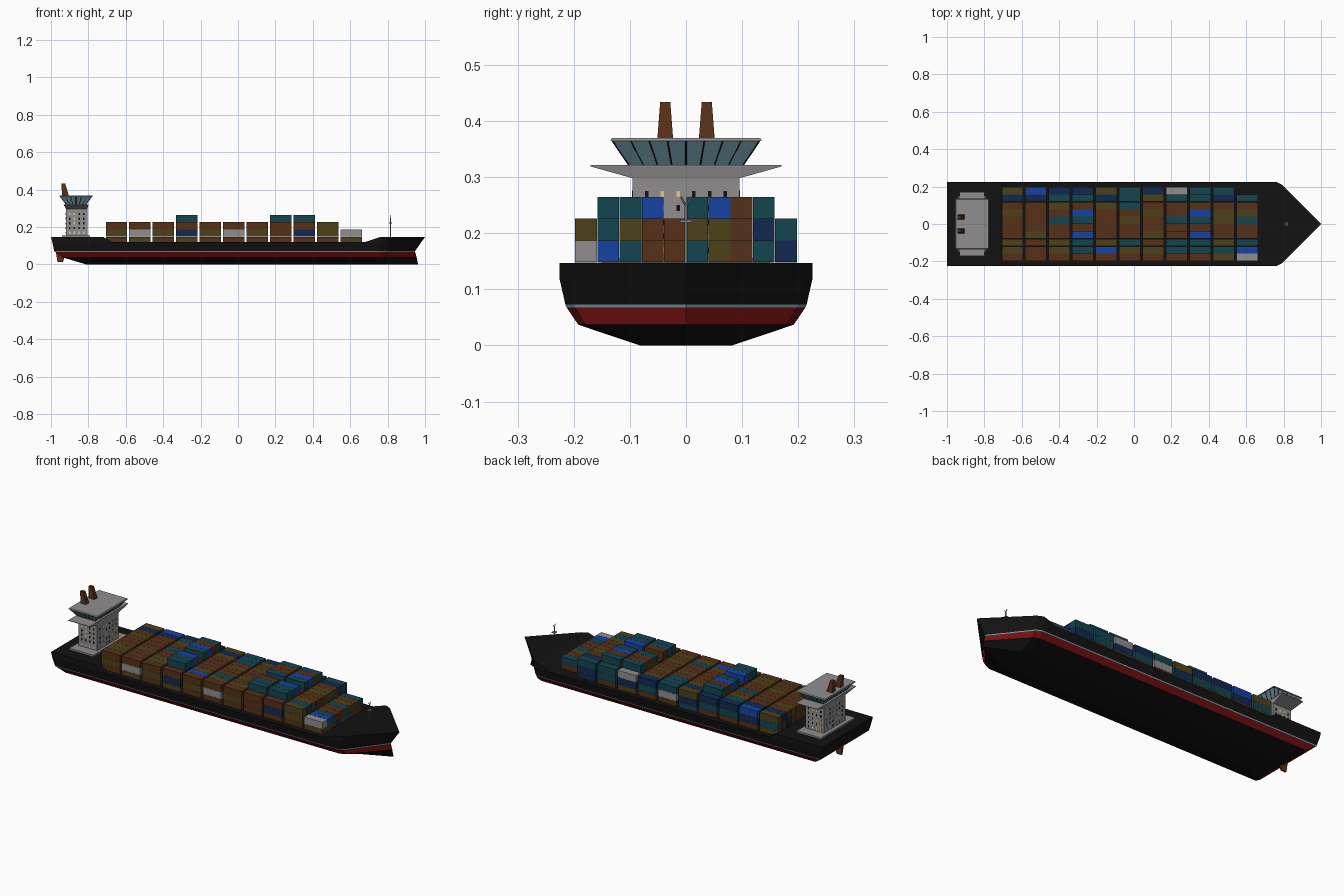
import bpy, bmesh, random
from mathutils import Vector

if "Cube" in bpy.data.objects:
    bpy.data.objects.remove(bpy.data.objects["Cube"])

random.seed(4)
COLOURS = {
    "hull_black": (0.006, 0.006, 0.006), "red": (0.17, 0.005, 0.005),
    "rust_brown": (0.09, 0.03, 0.009), "olive": (0.075, 0.052, 0.01),
    "teal": (0.007, 0.058, 0.08), "navy": (0.006, 0.022, 0.085),
    "blue": (0.008, 0.055, 0.36), "pale_grey": (0.28, 0.27, 0.27),
    "glass": (0.17, 0.32, 0.37), "lit_yellow": (0.75, 0.6, 0.25),
}
MATS = {}
for n, c in COLOURS.items():
    MATS[n] = bpy.data.materials.new(n)
    MATS[n].diffuse_color = (*c, 1)


def finish(name, bm, mats):
    bmesh.ops.recalc_face_normals(bm, faces=bm.faces)
    me = bpy.data.meshes.new(name)
    bm.to_mesh(me)
    bm.free()
    for m in mats:
        me.materials.append(MATS[m])
    ob = bpy.data.objects.new(name, me)
    bpy.context.collection.objects.link(ob)
    return ob


def add_frustum(bm, low, high, mat=0):
    """low / high = (x0, x1, y0, y1, z)"""
    rings = []
    for x0, x1, y0, y1, z in (low, high):
        rings.append([bm.verts.new(p) for p in
                      ((x0, y0, z), (x1, y0, z), (x1, y1, z), (x0, y1, z))])
    a, b = rings
    faces = [bm.faces.new(a[::-1]), bm.faces.new(b)]
    faces += [bm.faces.new((a[i], a[(i + 1) % 4], b[(i + 1) % 4], b[i])) for i in range(4)]
    for f in faces:
        f.material_index = mat


def add_box(bm, x0, x1, y0, y1, z0, z1, mat=0):
    add_frustum(bm, (x0, x1, y0, y1, z0), (x0, x1, y0, y1, z1), mat)


def add_rod(bm, p, q, r, sides=6):
    p, q = Vector(p), Vector(q)
    d = q - p
    m = d.to_track_quat('Z', 'Y').to_matrix().to_4x4()
    m.translation = (p + q) / 2
    bmesh.ops.create_cone(bm, cap_ends=True, segments=sides, radius1=r, radius2=r,
                          depth=d.length, matrix=m)


# Hull: waterlines (z, half beam, stern x, bow tip x, colour index of strake above)
LEVELS = [(0.0, 0.082, -0.81, 0.963, 0), (0.037, 0.192, -0.935, 0.955, 1),
          (0.068, 0.213, -0.98, 0.947, 2), (0.073, 0.215, -0.983, 0.948, 0),
          (0.117, 0.225, -0.992, 0.978, 0), (0.147, 0.225, -1.0, 1.0, 0)]


def station(z, half, stern, tip):
    top = z > 0.14
    low = 0.12 if top else z
    return [(stern, half, z), (-0.72, half, z), (-0.67, half, low), (0.68, half, low),
            (0.76, half, z), (0.793, half * 0.93, z), (tip, 0, z)]


bm = bmesh.new()
sides = {}
for s in (1, -1):
    sides[s] = [[bm.verts.new((x, y * s, z)) for x, y, z in station(*lv[:4])] for lv in LEVELS]
    for k in range(len(LEVELS) - 1):
        lo, hi = sides[s][k], sides[s][k + 1]
        for i in range(6):
            bm.faces.new((lo[i], lo[i + 1], hi[i + 1], hi[i])).material_index = LEVELS[k][4]
P, S = sides[1], sides[-1]
for k in (0, len(LEVELS) - 1):                      # bottom and deck
    for i in range(6):
        bm.faces.new((P[k][i], P[k][i + 1], S[k][i + 1], S[k][i]))
for k in range(len(LEVELS) - 1):                    # transom
    bm.faces.new((P[k][0], S[k][0], S[k + 1][0], P[k + 1][0])).material_index = LEVELS[k][4]
bmesh.ops.remove_doubles(bm, verts=bm.verts, dist=1e-5)
finish("hull", bm, ["hull_black", "red", "glass"])

# Rudder
bm = bmesh.new()
add_frustum(bm, (-0.965, -0.935, -0.005, 0.005, 0.012), (-0.975, -0.92, -0.005, 0.005, 0.075))
finish("rudder", bm, ["rust_brown"])

# Containers: top colours per row (starboard to port), one letter per bay from the stern
KEYS = "OYTNBW"
CMATS = ["rust_brown", "olive", "teal", "navy", "blue", "pale_grey"]
TOP = ["OOOOOOOOOYW", "YOYTBYYTTTB", "YOYTYTOTTYT", "OYOBOOYOBOO", "OOOOOOOOOOO",
       "OOTTOYOTTYT", "YOOBOOYOBYY", "OOYOYTOOOOO", "NNTTNTYTTNT", "YBNNYTNWTT-"]
OUTER = {0: "YWYNYWYONYY", 9: "TNTTNWTNTNN"}        # tier under the top on the outer rows
RAISED_BAYS, RAISED_ROWS = (3, 7, 8), (1, 2, 3, 5, 6, 7, 8)
bm = bmesh.new()
for bay in range(11):
    x0 = -0.707 + bay * 0.1255
    for row in range(10):
        if TOP[row][bay] == "-":
            continue
        y0 = -0.1975 + row * 0.0396
        tiers = 2 if bay == 10 else 3
        if bay in RAISED_BAYS and row in RAISED_ROWS:
            tiers = 4
        for t in range(tiers):
            if t == tiers - 1:
                c = TOP[row][bay]
            elif row in OUTER and t == tiers - 2:
                c = OUTER[row][bay]
            else:
                c = random.choice("OOOYYTN")
            z0 = 0.1095 + t * 0.039
            add_box(bm, x0, x0 + 0.114, y0, y0 + 0.0388, z0, z0 + 0.0385, KEYS.index(c))
finish("containers", bm, CMATS)

# Deckhouse: base slab, tower, bridge wings, roof
TX0, TX1, TY = -0.92, -0.805, 0.095
bm = bmesh.new()
add_box(bm, -0.94, -0.79, -0.15, 0.15, 0.146, 0.156)
add_box(bm, TX0, TX1, -TY, TY, 0.15, 0.31)
finish("deckhouse_tower", bm, ["pale_grey"])
bm = bmesh.new()
add_frustum(bm, (TX0, TX1, -TY, TY, 0.298), (-0.932, -0.8, -0.17, 0.17, 0.319))
add_box(bm, -0.932, -0.8, -0.17, 0.17, 0.319, 0.322)
finish("bridge_wings", bm, ["pale_grey"])
bm = bmesh.new()
LOW = (-0.92, -0.812, -0.102, 0.102, 0.322)
HIGH = (-0.952, -0.78, -0.131, 0.131, 0.365)
add_frustum(bm, LOW, HIGH)
finish("bridge_windows", bm, ["glass"])
bm = bmesh.new()
add_frustum(bm, (-0.956, -0.776, -0.135, 0.135, 0.364), (-0.953, -0.779, -0.132, 0.132, 0.37))
finish("bridge_roof", bm, ["pale_grey"])


# Window mullions on all four sides of the bridge
def lerp(a, b, t):
    return a + (b - a) * t


bm = bmesh.new()
for side in (0, 1):
    for i in range(9):
        ends = [(r[side], lerp(r[2], r[3], i / 8), r[4]) for r in (LOW, HIGH)]
        add_rod(bm, *ends, 0.0016, 4)
    for i in range(1, 6):
        ends = [(lerp(r[0], r[1], i / 6), r[2 + side], r[4]) for r in (LOW, HIGH)]
        add_rod(bm, *ends, 0.0016, 4)
finish("bridge_mullions", bm, ["hull_black"])

# Cabin windows, some of them lit
bm = bmesh.new()
for z in (0.17, 0.195, 0.22, 0.245, 0.27):
    for s in (-1, 1):
        for i in range(4):
            x = -0.9 + i * 0.025
            add_box(bm, x - 0.004, x + 0.004, s * TY - 0.001, s * TY + 0.001,
                    z - 0.006, z + 0.006, int(random.random() < 0.45))
        xf = TX1 if s > 0 else TX0
        for i in range(6):
            y = -0.07 + i * 0.028
            add_box(bm, xf - 0.001, xf + 0.001, y - 0.003, y + 0.003,
                    z - 0.005, z + 0.005, int(random.random() < 0.45))
finish("cabin_windows", bm, ["hull_black", "lit_yellow"])

# Twin funnels raked aft
bm = bmesh.new()
for y in (-0.037, 0.037):
    add_frustum(bm, (-0.94, -0.905, y - 0.014, y + 0.014, 0.369),
                (-0.945, -0.924, y - 0.009, y + 0.009, 0.434))
finish("funnels", bm, ["rust_brown"])

# Bow mast
bm = bmesh.new()
add_rod(bm, (0.815, 0, 0.145), (0.815, 0, 0.25), 0.003)
add_box(bm, 0.806, 0.824, -0.011, 0.011, 0.219, 0.224)
for s in (-1, 1):
    add_rod(bm, (0.815, 0, 0.248), (0.815, s * 0.009, 0.265), 0.0018)
finish("bow_mast", bm, ["pale_grey"])

for m in bpy.data.materials:
    if m.users and not m.is_grease_pencil:
        m.use_nodes = True
        m.node_tree.nodes["Principled BSDF"].inputs["Base Color"].default_value = m.diffuse_color
